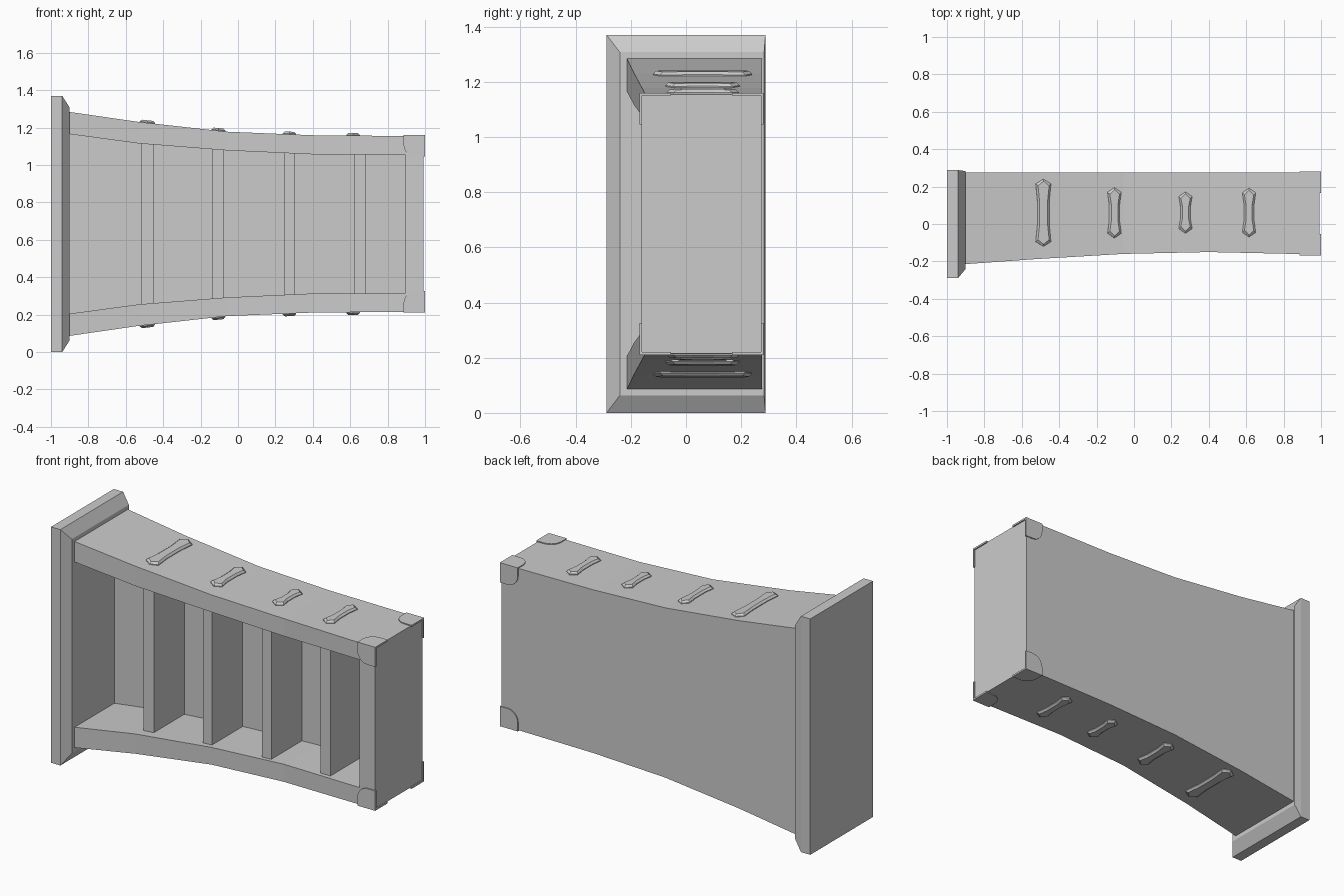
import bpy, bmesh, math

if "Cube" in bpy.data.objects:
    bpy.data.objects.remove(bpy.data.objects["Cube"])

ZC = 0.685          # mirror height
BACK = 0.275        # back plane of the body
XS = [-0.9, -0.53, -0.06, 0.4, 0.993]
HALF = [0.600, 0.545, 0.493, 0.474, 0.469]       # outer half height along x
INNER = [0.480, 0.430, 0.393, 0.372, 0.371]      # cavity half height along x
FRONT = [-0.215, -0.188, -0.160, -0.150, -0.163] # front edge along x


def interp(vals, x):
    x = min(max(x, XS[0]), XS[-1])
    for i in range(len(XS) - 1):
        if x <= XS[i + 1]:
            t = (x - XS[i]) / (XS[i + 1] - XS[i])
            return vals[i] + t * (vals[i + 1] - vals[i])


def loft(name, rings):
    """Solid skinned through rings of equal point count."""
    bm = bmesh.new()
    vs = [[bm.verts.new(p) for p in r] for r in rings]
    n = len(vs[0])
    for a, b in zip(vs, vs[1:]):
        for i in range(n):
            bm.faces.new((a[i], a[(i + 1) % n], b[(i + 1) % n], b[i]))
    bm.faces.new(vs[0])
    bm.faces.new(vs[-1])
    bmesh.ops.recalc_face_normals(bm, faces=bm.faces)
    me = bpy.data.meshes.new(name)
    bm.to_mesh(me)
    bm.free()
    ob = bpy.data.objects.new(name, me)
    bpy.context.collection.objects.link(ob)
    return ob


def rect(x, y0, y1, h):
    return [(x, y0, ZC - h), (x, y1, ZC - h), (x, y1, ZC + h), (x, y0, ZC + h)]


# base plate, chamfered towards the body
loft("base_plate", [rect(-1, -0.288, 0.288, 0.685),
                    rect(-0.94, -0.288, 0.288, 0.685),
                    rect(-0.9, -0.24, 0.283, 0.622)])

# flared body with a front cavity
body = loft("body", [rect(x - (0.01 if i == 0 else 0), FRONT[i], BACK, HALF[i])
                     for i, x in enumerate(XS)])
cut_x = [-0.95] + XS[:-1] + [0.893]
cutter = loft("cavity_cutter", [rect(x, -0.5, 0.15, interp(INNER, x)) for x in cut_x])
mod = body.modifiers.new("cavity", 'BOOLEAN')
mod.object = cutter
mod.operation = 'DIFFERENCE'
mod.solver = 'EXACT'
bpy.context.view_layer.objects.active = body
bpy.ops.object.modifier_apply(modifier=mod.name)
bpy.data.objects.remove(cutter)

# shelves, slightly recessed
for i, (a, b) in enumerate([(-0.515, -0.45), (-0.135, -0.075), (0.245, 0.305), (0.62, 0.685)]):
    loft(f"shelf_{i + 1}", [rect(x, -0.13, 0.155, interp(INNER, x) + 0.004) for x in (a, b)])

# pointed, waisted bars on the top and bottom faces
for i, (xc, y0, y1, w) in enumerate([(-0.485, -0.12, 0.24, 0.041), (-0.105, -0.075, 0.195, 0.037),
                                     (0.275, -0.05, 0.172, 0.036), (0.615, -0.07, 0.192, 0.036)]):
    yc, length = (y0 + y1) / 2, (y1 - y0) / 2
    slope = math.atan((interp(HALF, xc + 0.03) - interp(HALF, xc - 0.03)) / 0.06)

    def outline(inset, h, s):
        ww, l = w - inset, length - inset
        k, m = l - 0.025, ww - 0.009
        pts = [(0, l), (ww, k), (m, k * 0.4), (m, -k * 0.4), (ww, -k),
               (0, -l), (-ww, -k), (-m, -k * 0.4), (-m, k * 0.4), (-ww, k)]
        c, sn = math.cos(slope), math.sin(slope)
        return [(xc + u * c - h * sn, yc + v,
                 ZC + s * (interp(HALF, xc) + u * sn + h * c)) for u, v in pts]

    for s, side in ((1, "top"), (-1, "bottom")):
        loft(f"bar_{side}_{i + 1}", [outline(0, -0.005, s), outline(0, 0.004, s), outline(0.011, 0.014, s)])

# rounded corner guards at the narrow end
S, R = 0.115, 0.065
TAB = [(0, 0), (S, 0)] + [(S - R + R * math.cos(a), S - R + R * math.sin(a))
                          for a in (k * math.pi / 10 for k in range(6))] + [(0, S)]
T = 0.006
H = HALF[-1]
for sz, zn in ((1, "top"), (-1, "bottom")):
    for y, d, yn in ((FRONT[-1], 1, "front"), (BACK, -1, "back")):
        loft(f"corner_{zn}_{yn}_flat",
             [[(1 - u, y - d * T + d * v, ZC + sz * (H + t)) for u, v in TAB] for t in (-0.004, T)])
        loft(f"corner_{zn}_{yn}_upright",
             [[(1 - u, y - d * t, ZC + sz * (H + T - v)) for u, v in TAB] for t in (-0.004, T)])
